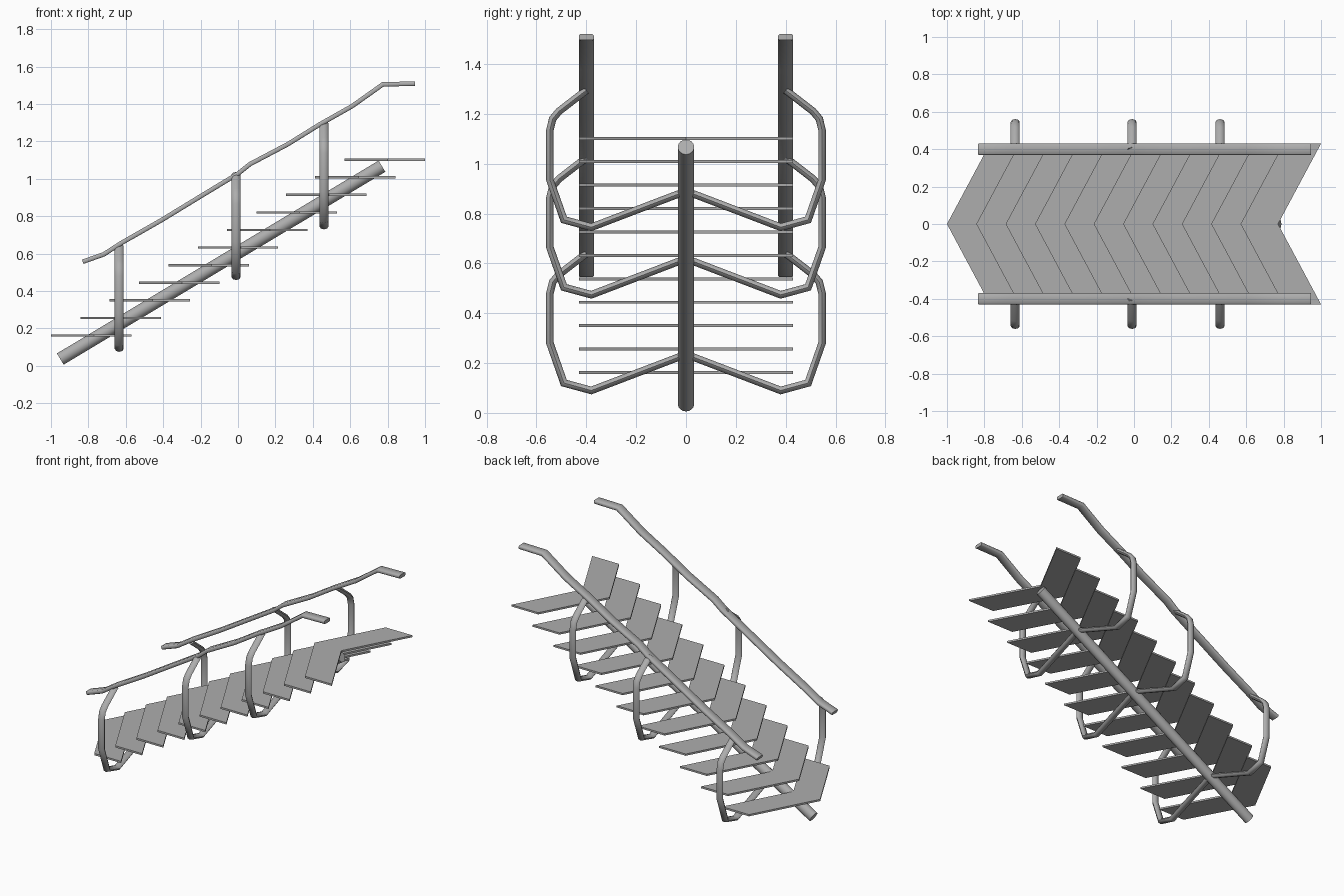
import bpy, bmesh, math
from mathutils import Vector

cube = bpy.data.objects.get("Cube")
if cube:
    bpy.data.objects.remove(cube, do_unlink=True)

steel = bpy.data.materials.new("grey steel")
steel.use_nodes = True
GREY = (0.42, 0.42, 0.42, 1)
steel.diffuse_color = GREY
steel.node_tree.nodes["Principled BSDF"].inputs["Base Color"].default_value = GREY


def finish(name, bm, smooth_angle=None):
    bmesh.ops.recalc_face_normals(bm, faces=bm.faces)
    mesh = bpy.data.meshes.new(name)
    bm.to_mesh(mesh)
    bm.free()
    mesh.materials.append(steel)
    obj = bpy.data.objects.new(name, mesh)
    bpy.context.collection.objects.link(obj)
    if smooth_angle:
        bpy.ops.object.select_all(action="DESELECT")
        obj.select_set(True)
        bpy.context.view_layer.objects.active = obj
        bpy.ops.object.shade_smooth_by_angle(angle=math.radians(smooth_angle))
    return obj


def ellipse(across, deep, sides):
    return [(across * math.cos(math.tau * i / sides), deep * math.sin(math.tau * i / sides))
            for i in range(sides)]


def sweep(name, path, across, section, smooth_angle):
    """Sweep a section along a flat path with mitred joints; across is the path plane's normal."""
    path = [Vector(p) for p in path]
    across = Vector(across)
    bm = bmesh.new()
    rings = []
    for i, p in enumerate(path):
        before = (p - path[i - 1]).normalized() if i else None
        after = (path[i + 1] - p).normalized() if i + 1 < len(path) else None
        tangent = ((before or after) + (after or before)).normalized()
        miter = 1 / tangent.dot(after or before)
        normal = across.cross(tangent) * miter
        rings.append([bm.verts.new(p + across * u + normal * v) for u, v in section])
    count = len(section)
    for a, b in zip(rings, rings[1:]):
        for k in range(count):
            j = (k + 1) % count
            bm.faces.new((a[k], a[j], b[j], b[k]))
    bm.faces.new(rings[0])
    bm.faces.new(rings[-1])
    return finish(name, bm, smooth_angle)


# Chevron treads
HALF_WIDTH, DEPTH, SWEEP, THICK = 0.43, 0.2, 0.23, 0.012
for i in range(11):
    x, z = -1 + 0.157 * i, 0.162 + 0.094 * i
    outline = [(0, 0), (SWEEP, HALF_WIDTH), (SWEEP + DEPTH, HALF_WIDTH), (DEPTH, 0),
               (SWEEP + DEPTH, -HALF_WIDTH), (SWEEP, -HALF_WIDTH)]
    bm = bmesh.new()
    v = [bm.verts.new((x + px, py, z - THICK / 2)) for px, py in outline]
    wings = [bm.faces.new(v[:4]), bm.faces.new((v[0], v[3], v[4], v[5]))]
    top = bmesh.ops.extrude_face_region(bm, geom=wings, use_keep_orig=True)["geom"]
    bmesh.ops.translate(bm, vec=(0, 0, THICK),
                        verts=[g for g in top if isinstance(g, bmesh.types.BMVert)])
    finish(f"tread_{i + 1}", bm)

# Central sloping beam
sweep("central_beam", [(-0.95, 0, 0.036), (0.77, 0, 1.067)], (0, 1, 0),
      ellipse(0.033, 0.035, 16), 40)

# Bent brackets carrying both handrails
half = [(0.40, 0.55), (0.51, 0.465), (0.535, 0.435), (0.546, 0.39), (0.546, 0.19),
        (0.49, 0.03), (0.38, 0)]
for label, x, z in (("lower", -0.635, 0.09), ("middle", -0.01, 0.474), ("upper", 0.46, 0.745)):
    path = [(x, y, z + h) for y, h in half]
    path += [(x, 0, z + 0.145)] + [(x, -y, z + h) for y, h in reversed(half)]
    sweep(label + "_bracket", path, (1, 0, 0), ellipse(0.024, 0.015, 8), 60)

# Flat handrails with softened edges
rail = [(-0.83, 0.556), (-0.717, 0.596), (-0.626, 0.655), (-0.41, 0.778), (-0.2, 0.906),
        (0, 1.027), (0.064, 1.078), (0.267, 1.185), (0.438, 1.291), (0.61, 1.388),
        (0.775, 1.505), (0.946, 1.508)]
W, H, C = 0.03, 0.012, 0.005
rail_section = [(W, C - H), (W, H - C), (W - C, H), (C - W, H),
                (-W, H - C), (-W, C - H), (C - W, -H), (W - C, -H)]
for side, y in (("left_side", 0.4), ("right_side", -0.4)):
    # the front faces -y, so +y is the far side
    label = "back" if y > 0 else "front"
    sweep(label + "_handrail", [(x, y, z) for x, z in rail], (0, 1, 0), rail_section, 50)
